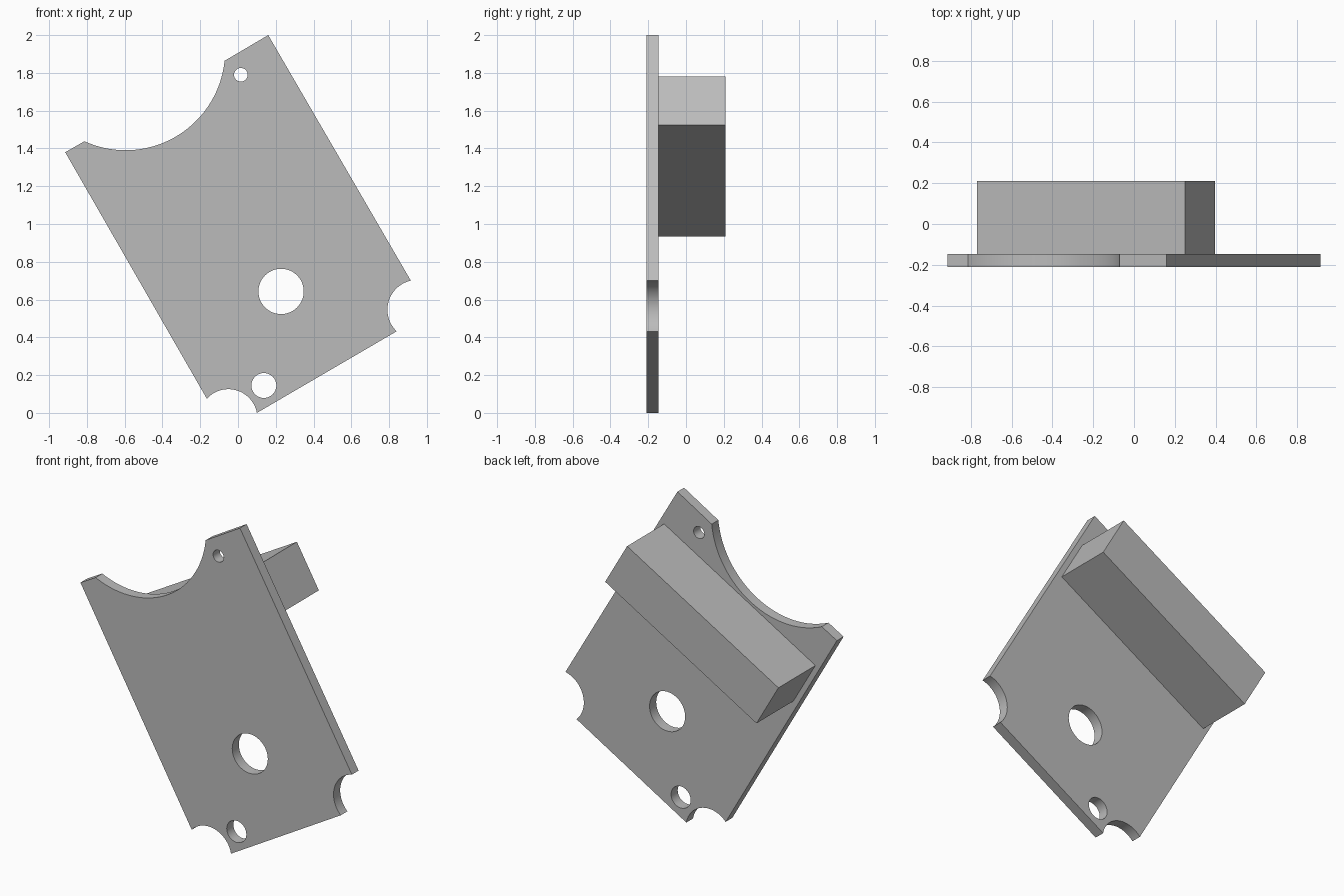
import bpy
import bmesh
from math import cos, sin, atan2, pi, radians, hypot
from mathutils import Matrix

cube = bpy.data.objects.get("Cube")
if cube:
    bpy.data.objects.remove(cube, do_unlink=True)

grey = bpy.data.materials.new("plain grey")
grey.use_nodes = True
colour = (0.5, 0.5, 0.5, 1)
grey.diffuse_color = colour
grey.node_tree.nodes["Principled BSDF"].inputs["Base Color"].default_value = colour

FRONT, FACE, BACK = -0.21, -0.146, 0.21
TILT = radians(30)


def arc(start, end, centre, steps):
    """Points from start to end along the shorter arc round a centre."""
    a = atan2(start[1] - centre[1], start[0] - centre[0])
    b = atan2(end[1] - centre[1], end[0] - centre[0])
    sweep = (b - a + pi) % (2 * pi) - pi
    r0 = hypot(start[0] - centre[0], start[1] - centre[1])
    r1 = hypot(end[0] - centre[0], end[1] - centre[1])
    points = []
    for i in range(steps + 1):
        t = i / steps
        r = r0 + (r1 - r0) * t
        points.append((centre[0] + r * cos(a + sweep * t),
                       centre[1] + r * sin(a + sweep * t)))
    return points


def circle(x, z, r, steps=48):
    return [(x + r * cos(2 * pi * i / steps), z + r * sin(2 * pi * i / steps))
            for i in range(steps)]


def extruded(name, loops, y0, y1):
    """Fill an outline with holes in the xz plane and give it depth along y."""
    curve = bpy.data.curves.new(name, "CURVE")
    curve.dimensions = "2D"
    curve.fill_mode = "BOTH"
    curve.extrude = (y1 - y0) / 2
    for loop in loops:
        spline = curve.splines.new("POLY")
        spline.points.add(len(loop) - 1)
        for point, (x, z) in zip(spline.points, loop):
            point.co = (x, z, 0, 1)
        spline.use_cyclic_u = True
    helper = bpy.data.objects.new(name + " outline", curve)
    bpy.context.collection.objects.link(helper)
    bpy.context.view_layer.update()
    mesh = bpy.data.meshes.new_from_object(
        helper.evaluated_get(bpy.context.evaluated_depsgraph_get()))
    bpy.data.objects.remove(helper, do_unlink=True)

    bm = bmesh.new()
    bm.from_mesh(mesh)
    bm.transform(Matrix.Translation((0, (y0 + y1) / 2, 0)) @ Matrix.Rotation(pi / 2, 4, "X"))
    bmesh.ops.remove_doubles(bm, verts=bm.verts, dist=0.0002)
    bmesh.ops.recalc_face_normals(bm, faces=bm.faces)
    bm.to_mesh(mesh)
    bm.free()
    mesh.materials.clear()
    mesh.materials.append(grey)

    obj = bpy.data.objects.new(name, mesh)
    bpy.context.collection.objects.link(obj)
    bpy.ops.object.select_all(action="DESELECT")
    obj.select_set(True)
    bpy.context.view_layer.objects.active = obj
    bpy.ops.object.shade_smooth_by_angle(angle=radians(25))
    return obj


# Tilted plate with a large top scoop and two corner notches
outline = [(-0.915, 1.38)]
outline += arc((-0.813, 1.438), (-0.071, 1.864), (-0.597, 1.916), 40)
outline += [(0.16, 2.0)]
outline += arc((0.915, 0.70), (0.84, 0.432), (0.948, 0.545), 24)
outline += arc((0.10, 0.0), (-0.165, 0.075), (-0.051, -0.028), 24)

# Three round holes through the plate
holes = [circle(0.228, 0.643, 0.12),
         circle(0.137, 0.145, 0.066),
         circle(0.015, 1.79, 0.036)]
extruded("plate", [outline] + holes, FRONT, FACE)

# Bar across the back of the plate
left, top = (-0.77, 1.19), (0.25, 1.78)
drop_x, drop_z = 0.296 * sin(TILT), -0.296 * cos(TILT)
bar = [left, top,
       (top[0] + drop_x, top[1] + drop_z),
       (left[0] + drop_x, left[1] + drop_z)]
extruded("back_bar", [bar], FACE, BACK)
